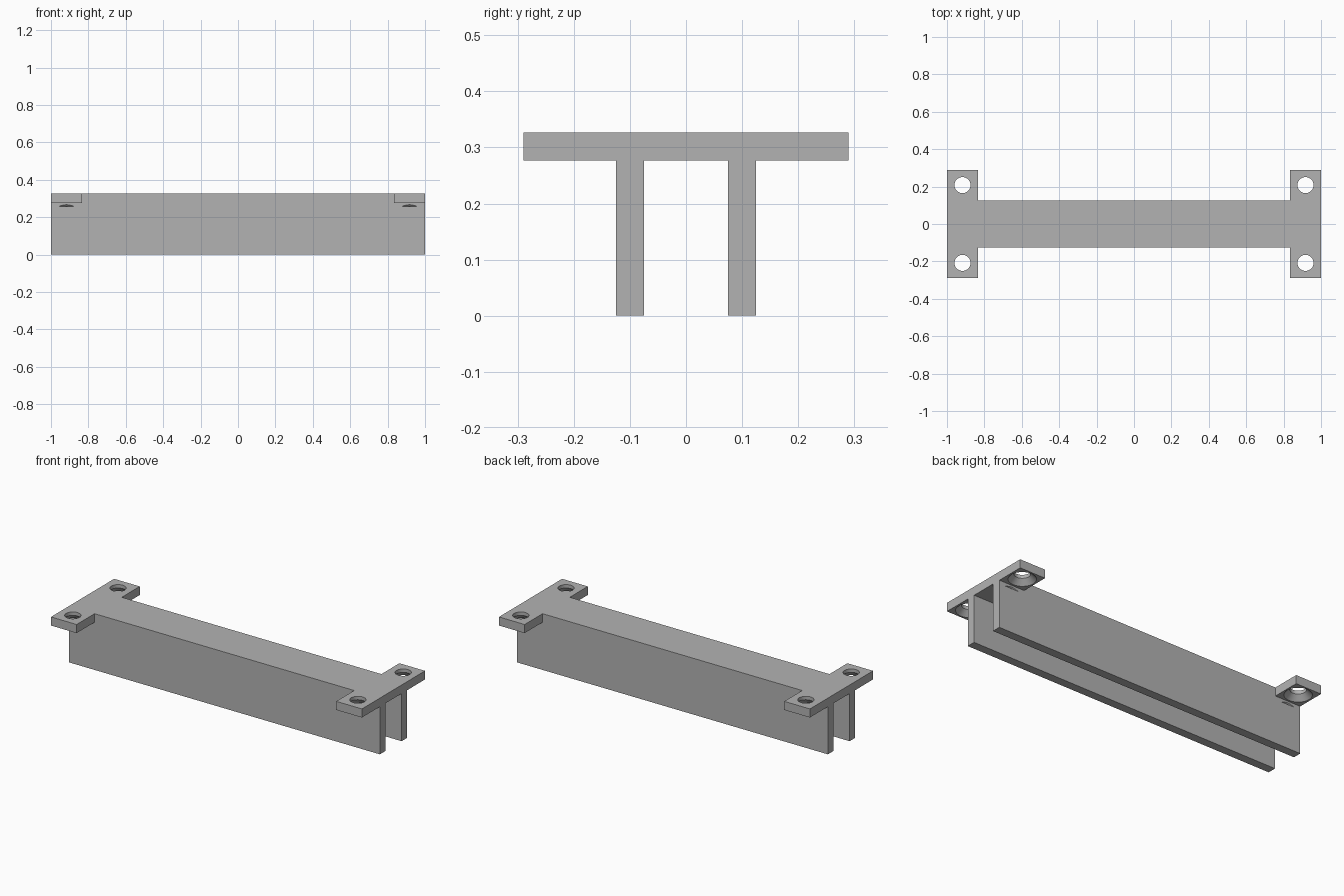
import bpy, bmesh, math
from mathutils import Matrix

cube = bpy.data.objects.get("Cube")
if cube:
    bpy.data.objects.remove(cube, do_unlink=True)

HALF_X, HALF_Y, TOP = 1.0, 0.29, 0.327
PLATE_Z = 0.277               # underside of the top plate
WALL_IN, WALL_OUT = 0.075, 0.125
TAB_X = 0.835                 # inner edge of the mounting tabs
HOLE_X, HOLE_Y = 0.917, 0.208
HOLE_R, SINK_R, SINK_DEPTH = 0.043, 0.073, 0.03

grey = bpy.data.materials.new("plain grey")
grey.use_nodes = True
colour = (0.45, 0.45, 0.45, 1)
grey.diffuse_color = colour
grey.node_tree.nodes["Principled BSDF"].inputs["Base Color"].default_value = colour


def finish(name, bm):
    bmesh.ops.recalc_face_normals(bm, faces=bm.faces)
    mesh = bpy.data.meshes.new(name)
    bm.to_mesh(mesh)
    bm.free()
    mesh.materials.append(grey)
    obj = bpy.data.objects.new(name, mesh)
    bpy.context.collection.objects.link(obj)
    return obj


def box(name, x, y, z):
    spans = (x, y, z)
    centre = [(a + b) / 2 for a, b in spans]
    size = [b - a for a, b in spans]
    bm = bmesh.new()
    bmesh.ops.create_cube(bm, size=1, matrix=Matrix.Translation(centre) @ Matrix.Diagonal((*size, 1)))
    return finish(name, bm)


def countersunk_drill(name, x, y, sides=32):
    # Straight bore above, cone flaring through the underside
    over = 0.02
    profile = [(SINK_R + over, PLATE_Z - over), (HOLE_R, PLATE_Z + SINK_DEPTH), (HOLE_R, TOP + over)]
    bm = bmesh.new()
    rings = []
    for r, z in profile:
        angles = [math.tau * i / sides for i in range(sides)]
        rings.append([bm.verts.new((x + r * math.cos(a), y + r * math.sin(a), z)) for a in angles])
    for low, high in zip(rings, rings[1:]):
        for i in range(sides):
            j = (i + 1) % sides
            bm.faces.new((low[i], low[j], high[j], high[i]))
    bm.faces.new(rings[0][::-1])
    bm.faces.new(rings[-1])
    return finish(name, bm)


# Solid block, carved into a channel with four mounting tabs
bracket = box("channel_bracket", (-HALF_X, HALF_X), (-HALF_Y, HALF_Y), (0, TOP))
far = 1.5
cutters = [box("slot_cutter", (-far, far), (-WALL_IN, WALL_IN), (-far, PLATE_Z))]
for side in (-1, 1):
    y = sorted((side * WALL_OUT, side * far))
    cutters.append(box("under_tab_cutter", (-far, far), y, (-far, PLATE_Z)))
    cutters.append(box("between_tabs_cutter", (-TAB_X, TAB_X), y, (-far, far)))
    for end in (-1, 1):
        cutters.append(countersunk_drill("hole_cutter", end * HOLE_X, side * HOLE_Y))

for cutter in cutters:
    cutter.hide_render = True
    mod = bracket.modifiers.new("cut", 'BOOLEAN')
    mod.operation = 'DIFFERENCE'
    mod.solver = 'EXACT'
    mod.object = cutter

# Bake the cuts and drop the cutters
bpy.context.view_layer.update()
carved = bpy.data.meshes.new_from_object(bracket.evaluated_get(bpy.context.evaluated_depsgraph_get()))
bracket.modifiers.clear()
bracket.data = carved
carved.materials.clear()
carved.materials.append(grey)
for cutter in cutters:
    bpy.data.objects.remove(cutter, do_unlink=True)

# Round hole walls, crisp edges elsewhere
bpy.ops.object.select_all(action='DESELECT')
bracket.select_set(True)
bpy.context.view_layer.objects.active = bracket
bpy.ops.object.shade_smooth_by_angle(angle=math.radians(30))
